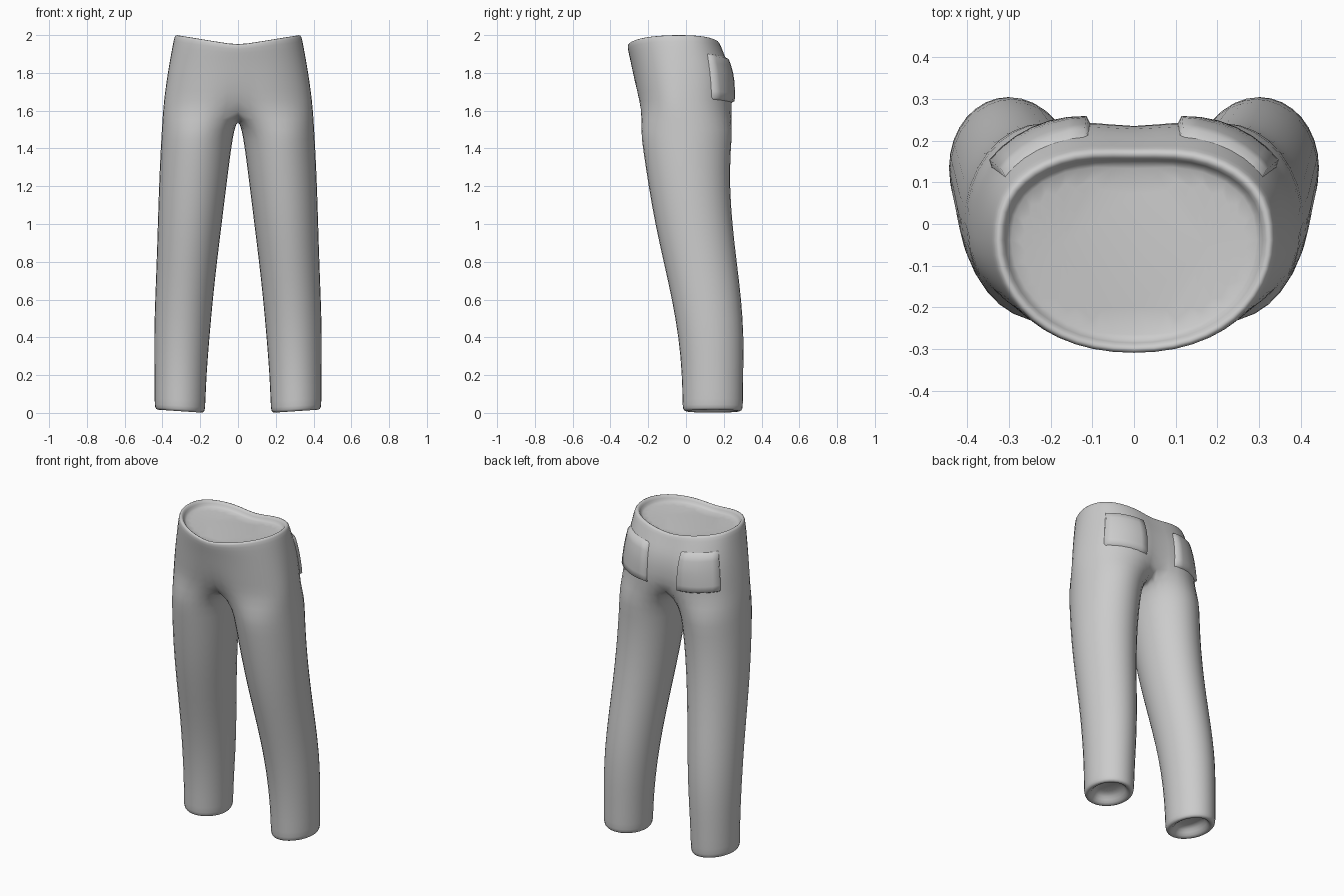
import bpy, bmesh
from math import sin, cos, radians, exp
from mathutils import Vector

if "Cube" in bpy.data.objects:
    bpy.data.objects.remove(bpy.data.objects["Cube"])


def make_object(name, bm, levels):
    bmesh.ops.recalc_face_normals(bm, faces=bm.faces)
    for f in bm.faces:
        f.smooth = True
    me = bpy.data.meshes.new(name)
    bm.to_mesh(me)
    bm.free()
    ob = bpy.data.objects.new(name, me)
    bpy.context.collection.objects.link(ob)
    m = ob.modifiers.new("mirror", 'MIRROR')
    m.merge_threshold = 0.001
    if levels:
        s = ob.modifiers.new("smooth", 'SUBSURF')
        s.levels = s.render_levels = levels
    return ob


def spow(v, p):
    return abs(v) ** p * (1 if v >= 0 else -1)


def hip_arc(z, rx, yf, yb, front_dent, cleft, inset=0.0, dip=0.0):
    """Half cross-section of the hips, from front middle to back middle."""
    yc, pts = -0.04, []
    for i in range(13):
        a = radians(-90 + 15 * i)
        k = 1.01
        x = (rx - inset) * k * max(cos(a), 0) ** (0.9 if i < 6 else 0.85)
        if i in (0, 12):
            x = 0
        r = (yc - yf if i < 6 else yb - yc) - inset
        y = yc + r * k * spow(sin(a), 1.0 if i < 6 else 0.8)
        y += front_dent * exp(-(x / 0.07) ** 2) if i < 6 else -cleft * exp(-(x / 0.08) ** 2)
        pts.append((x, y, z - dip * (1 - x / rx)))
    return pts


def leg_ring(z, xin, xout, yf, yb, inset=0.0, tilt=0.0):
    cx, cy = (xin + xout) / 2, (yf + yb) / 2
    rx, ry = ((xout - xin) / 2 - inset) * 1.015, ((yb - yf) / 2 - inset) * 1.015
    pts = []
    for i in range(16):
        a = radians(-135 + 22.5 * i)
        pts.append((cx + rx * cos(a), cy + ry * sin(a), z + tilt * cos(a)))
    return pts


# Trousers: hips from waist to crotch, then one leg, mirrored
waist = (0.335, -0.312, 0.188, 0, 0.012)
hips = [
    hip_arc(1.965, *waist, inset=0.045, dip=0.055),
    hip_arc(1.972, *waist, inset=0.032, dip=0.055),
    hip_arc(2.003, *waist, inset=0.022, dip=0.055),
    hip_arc(2.003, *waist, inset=0.003, dip=0.055),
    hip_arc(1.975, 0.34, -0.31, 0.195, 0, 0.015, dip=0.05),
    hip_arc(1.90, 0.354, -0.298, 0.22, 0, 0.025, dip=0.02),
    hip_arc(1.81, 0.37, -0.283, 0.252, 0, 0.03),
    hip_arc(1.70, 0.386, -0.268, 0.262, 0.012, 0.035),
    hip_arc(1.61, 0.396, -0.255, 0.26, 0.045, 0.05),
]
crotch = [(0, 0.13, 1.57), (0, 0, 1.55), (0, -0.12, 1.57)]
hem = (0.172, 0.443, -0.02, 0.303)
legs = [leg_ring(*r) for r in (
    (1.50, 0.018, 0.405, -0.243, 0.25), (1.40, 0.035, 0.411, -0.23, 0.238),
    (1.20, 0.06, 0.42, -0.20, 0.233), (1.00, 0.085, 0.426, -0.165, 0.247),
    (0.80, 0.11, 0.432, -0.12, 0.27), (0.60, 0.132, 0.44, -0.075, 0.295),
    (0.40, 0.15, 0.446, -0.04, 0.308), (0.20, 0.166, 0.443, -0.022, 0.304))]
legs += [leg_ring(z, *hem, inset=i, tilt=0.008) for z, i in (
    (0.05, 0), (0.018, 0.002), (0.006, 0.015), (0.012, 0.04), (0.05, 0.06), (0.065, 0.09))]

bm = bmesh.new()
arcs = [[bm.verts.new(p) for p in ring] for ring in hips]
bm.faces.new(arcs[0])
for a, b in zip(arcs, arcs[1:]):
    for i in range(12):
        bm.faces.new((a[i], a[i + 1], b[i + 1], b[i]))
prev = arcs[-1] + [bm.verts.new(p) for p in crotch]
for ring in legs:
    cur = [bm.verts.new(p) for p in ring]
    for i in range(16):
        j = (i + 1) % 16
        bm.faces.new((prev[i], prev[j], cur[j], cur[i]))
    prev = cur
bm.faces.new(prev)
trousers = make_object("trousers", bm, 1)

# Back pockets: padded patches laid on the seat surface
bpy.context.view_layer.update()
seat = trousers.evaluated_get(bpy.context.evaluated_depsgraph_get())
steps = [0, 0.06, 0.2, 0.35, 0.5, 0.65, 0.8, 0.94, 1]
bm = bmesh.new()
grid = []
for v in steps:
    row = []
    for u in steps:
        a = radians(102 - 68 * u)
        d = Vector((cos(a), sin(a), 0))
        z = 1.635 + 0.25 * v + 0.02 * u
        hit, loc, nor, idx = seat.ray_cast(Vector((0.15, 0, z)), d)
        edge = u in (0, 1) or v in (0, 1)
        row.append(bm.verts.new(loc + d * (-0.008 if edge else 0.016)))
    grid.append(row)
for a, b in zip(grid, grid[1:]):
    for i in range(len(steps) - 1):
        bm.faces.new((a[i], a[i + 1], b[i + 1], b[i]))
bm.normal_update()
make_object("back_pockets", bm, 0)
